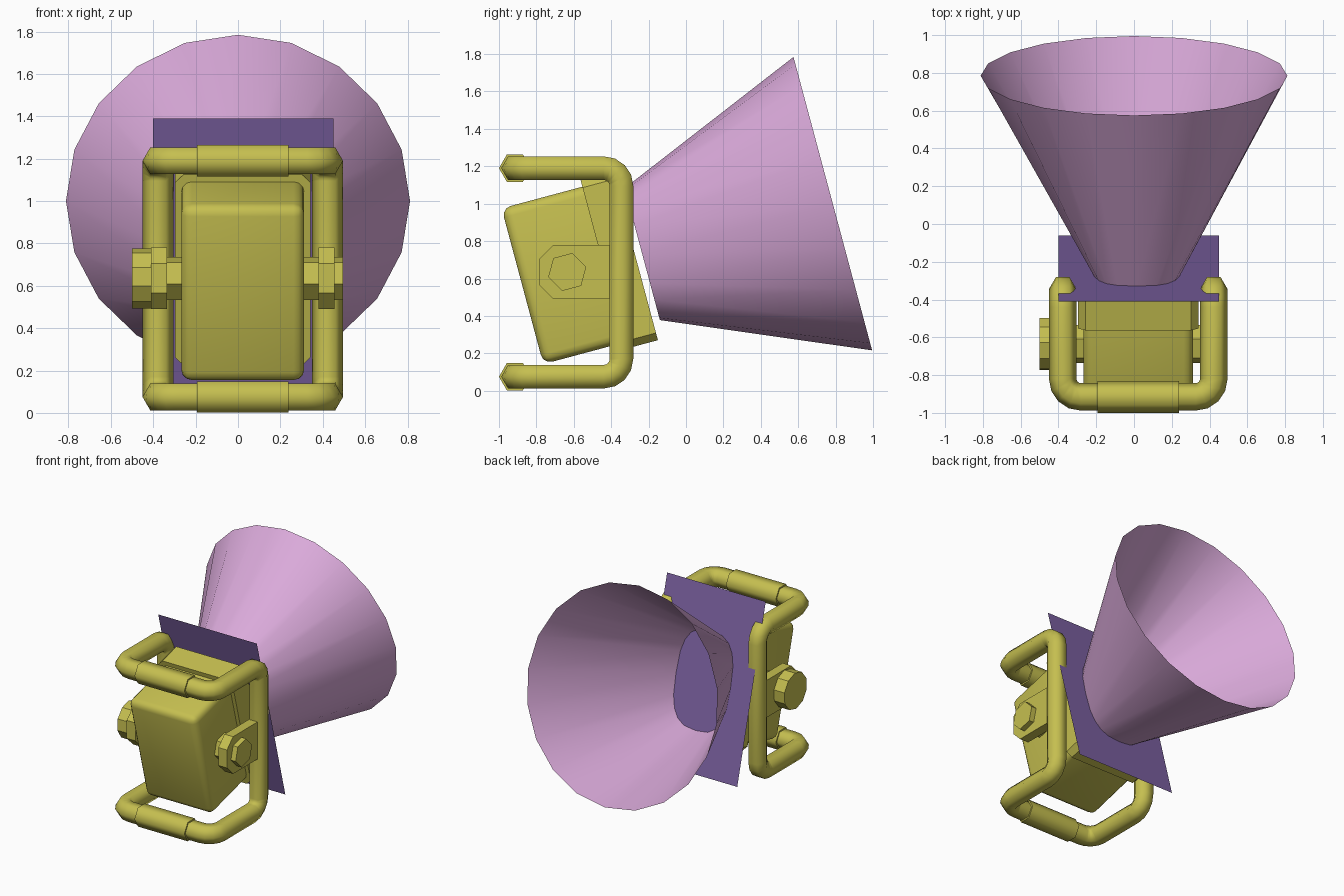
import bpy, bmesh, math
from mathutils import Vector, Matrix

default = bpy.data.objects.get("Cube")
if default:
    bpy.data.objects.remove(default)

TILT = Matrix.Rotation(math.radians(15), 4, 'X')
CX = 0.0225


def material(name, rgb):
    m = bpy.data.materials.new(name)
    m.use_nodes = True
    m.diffuse_color = (*rgb, 1)
    m.node_tree.nodes["Principled BSDF"].inputs["Base Color"].default_value = (*rgb, 1)
    return m


YELLOW = material("olive yellow", (0.56, 0.52, 0.08))
LILAC = material("lilac", (0.70, 0.40, 0.70))
PURPLE = material("purple", (0.20, 0.12, 0.36))


def finish(name, bm, mat, smooth=None, closed=True):
    if closed:
        bmesh.ops.recalc_face_normals(bm, faces=bm.faces)
    mesh = bpy.data.meshes.new(name)
    bm.to_mesh(mesh)
    bm.free()
    mesh.materials.append(mat)
    ob = bpy.data.objects.new(name, mesh)
    bpy.context.collection.objects.link(ob)
    if smooth:
        bpy.ops.object.select_all(action='DESELECT')
        ob.select_set(True)
        bpy.context.view_layer.objects.active = ob
        bpy.ops.object.shade_smooth_by_angle(angle=math.radians(smooth))
    return ob


def bridge(bm, a, b):
    for i in range(len(a)):
        j = (i + 1) % len(a)
        bm.faces.new((a[i], a[j], b[j], b[i]))


def tilted_box(name, x, y, z, bevel, segments, pick):
    """Box given by ranges in the tilted frame, with chosen edges bevelled."""
    bm = bmesh.new()
    bmesh.ops.create_cube(bm, size=1)
    for v in bm.verts:
        for k, (lo, hi) in enumerate((x, y, z)):
            v.co[k] = lo if v.co[k] < 0 else hi
    edges = [e for e in bm.edges if pick(e)]
    bmesh.ops.bevel(bm, geom=edges, offset=bevel, segments=segments,
                    profile=0.5, affect='EDGES')
    bm.transform(TILT)
    return finish(name, bm, YELLOW, 35)


def prism(name, outline, x0, x1, smooth=None):
    """Extrude a (y, z) outline along x."""
    bm = bmesh.new()
    a, b = ([bm.verts.new((x, y, z)) for y, z in outline] for x in (x0, x1))
    bridge(bm, a, b)
    bm.faces.new(a)
    bm.faces.new(b)
    return finish(name, bm, YELLOW, smooth)


def polygon(y, z, r, sides, turn):
    angles = [math.radians(turn) + math.tau * i / sides for i in range(sides)]
    return [(y + r * math.cos(t), z + r * math.sin(t)) for t in angles]


# Lamp housing: rounded front and slightly larger rear flange
def along_y(e):
    return abs(e.verts[0].co.y - e.verts[1].co.y) > 0.1


def not_rear(e):
    return along_y(e) or e.verts[0].co.y < -0.5


tilted_box("lamp_housing", (CX - .29, CX + .29), (-.70, -.24), (.335, 1.197), .05, 3, not_rear)
tilted_box("housing_flange", (CX - .32, CX + .32), (-.253, -.075), (.30, 1.232), .04, 1, along_y)

# Flat sheet behind the housing
bm = bmesh.new()
corners = [(-.40, .093), (.45, .093), (.45, 1.449), (-.40, 1.449)]
bm.faces.new([bm.verts.new(TILT @ Vector((x, -.037, z))) for x, z in corners])
finish("back_sheet", bm, PURPLE, closed=False)

# Flared open cone: rounded rectangle growing into a circle
bm = bmesh.new()
narrow, wide = [], []
for i in range(20):
    t = math.tau * i / 20
    s, c = math.sin(t), math.cos(t)
    sx = math.copysign(abs(s) ** 0.7, s)
    cz = math.copysign(abs(c) ** 0.7, c)
    narrow.append(bm.verts.new(TILT @ Vector((0.015 + .235 * sx, -.037, .766 + .365 * cz))))
    wide.append(bm.verts.new(TILT @ Vector((.812 * s, 1.017, .763 + .812 * c))))
bridge(bm, narrow, wide)
finish("light_cone", bm, LILAC, 30, closed=False)

# Guard frame: closed six-sided tube loop with rounded corners
HALF, FRONT, BACK, LOW, HIGH = .40, -.915, -.345, .075, 1.19
loop = [(CX - HALF, FRONT, HIGH), (CX + HALF, FRONT, HIGH),
        (CX + HALF, BACK, HIGH), (CX + HALF, BACK, LOW),
        (CX + HALF, FRONT, LOW), (CX - HALF, FRONT, LOW),
        (CX - HALF, BACK, LOW), (CX - HALF, BACK, HIGH)]
loop = [Vector(p) for p in loop]
R_BEND, R_TUBE, STEPS = .095, .073, 4
bm = bmesh.new()
rings = []
for i, corner in enumerate(loop):
    d_in = (corner - loop[i - 1]).normalized()
    d_out = (loop[(i + 1) % len(loop)] - corner).normalized()
    centre = corner + (d_out - d_in) * R_BEND
    flat = abs(d_in.z) + abs(d_out.z) < 0.1
    for k in range(STEPS + 1):
        a = math.pi / 2 * k / STEPS
        radial = d_in * math.sin(a) - d_out * math.cos(a)
        axis = d_in.cross(d_out)
        # keep one hexagon corner pointing away from the model's middle
        if flat:
            side, up = radial, Vector((0, 0, 1))
        else:
            side = Vector((math.copysign(1, corner.x - CX), 0, 0))
            up = radial
        mid = centre + radial * R_BEND
        rings.append((mid, side, up))
verts = []
for n, (mid, side, up) in enumerate(rings):
    tangent = rings[(n + 1) % len(rings)][0] - rings[n - 1][0]
    if side.cross(up).dot(tangent) < 0:
        up = -up
    verts.append([bm.verts.new(mid + (side * math.cos(t) + up * math.sin(t)) * R_TUBE)
                  for t in (math.tau * j / 6 for j in range(6))])
for n in range(len(verts)):
    bridge(bm, verts[n - 1], verts[n])
finish("guard_frame", bm, YELLOW, 65)

# Grip sleeves on the front bars
for name, z in (("upper_grip", HIGH), ("lower_grip", LOW)):
    prism(name, polygon(FRONT, z, .085, 6, 0), CX - .215, CX + .215, 65)

# Side brackets joining the guard to the pivot
bracket = [(-.36, .78), (-.71, .78), (-.785, .705), (-.785, .565), (-.71, .49), (-.36, .49)]
for name, s in (("left_bracket", 1), ("right_bracket", -1)):
    prism(name, bracket, CX + s * .358, CX + s * .432)

# Pivot bolt through the housing, with a knob on one end
prism("pivot_bolt", polygon(-.635, .635, .105, 6, 15), -.42, .495)
prism("pivot_knob", polygon(-.635, .635, .142, 10, 15), -.50, -.405)
